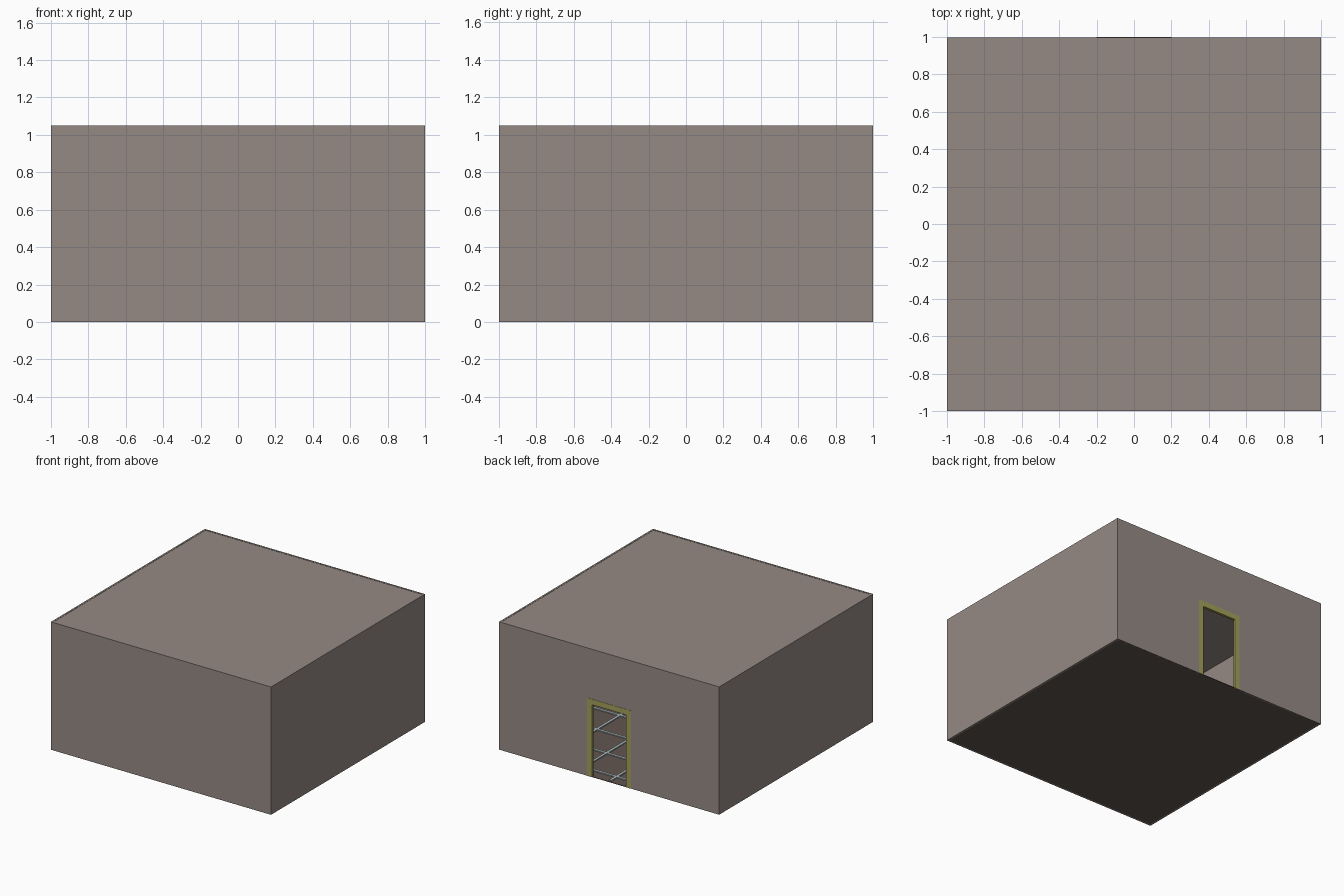
import bpy

if "Cube" in bpy.data.objects:
    bpy.data.objects.remove(bpy.data.objects["Cube"])

def material(name, rgb):
    m = bpy.data.materials.new(name)
    m.diffuse_color = (*rgb, 1)
    m.use_nodes = True
    m.node_tree.nodes["Principled BSDF"].inputs["Base Color"].default_value = m.diffuse_color
    return m

plaster = material("plaster", (0.30, 0.255, 0.23))
dark = material("floor_dark", (0.12, 0.09, 0.08))
trim = material("trim_yellow", (0.36, 0.35, 0.10))
grout = material("strip_grey", (0.42, 0.50, 0.52))

def boxes(name, parts, mat):
    """One object made of axis-aligned boxes given as (x0,x1,y0,y1,z0,z1)."""
    verts, faces = [], []
    for x0, x1, y0, y1, z0, z1 in parts:
        b = len(verts)
        verts += [(x, y, z) for z in (z0, z1)
                  for x, y in ((x0, y0), (x1, y0), (x1, y1), (x0, y1))]
        faces += [tuple(b + i for i in f) for f in
                  ((3, 2, 1, 0), (4, 5, 6, 7), (0, 1, 5, 4),
                   (1, 2, 6, 5), (2, 3, 7, 6), (3, 0, 4, 7))]
    me = bpy.data.meshes.new(name)
    me.from_pydata(verts, [], faces)
    me.materials.append(mat)
    ob = bpy.data.objects.new(name, me)
    bpy.context.collection.objects.link(ob)
    return ob

H, T = 1.05, 0.015          # room height, wall thickness
DW, DH, FW = 0.20, 0.64, 0.045   # door frame half width, height, trim width
B = 0.998                   # outer face of the door wall
I = 1 - T

# Walls
boxes("front_wall", [(-1, 1, -1, -I, 0, H)], plaster)
boxes("left_wall", [(-1, -I, -I, B, 0, H)], plaster)
boxes("right_wall", [(I, 1, -I, B, 0, H)], plaster)
boxes("door_wall", [(-I, -DW, B - T, B, 0, H), (DW, I, B - T, B, 0, H),
                    (-DW, DW, B - T, B, DH, H)], plaster)

# Roof and floor
boxes("roof", [(-I, I, -I, B - T, H - 0.01, H - 0.002)], plaster)
boxes("floor", [(-I, I, -I, B, 0, 0.004)], dark)

# Door trim
y0, y1 = B - T - 0.004, 1.0
boxes("door_frame", [(-DW, -DW + FW, y0, y1, 0, DH),
                     (DW - FW, DW, y0, y1, 0, DH),
                     (-DW + FW, DW - FW, y0, y1, DH - FW, DH)], trim)

# Raised floor strips in a square grid
w, s = 0.011, 0.3
strips = []
for i in range(-3, 4):
    strips.append((i * s - w, i * s + w, -I, B - T, 0.001, 0.012))
    strips.append((-I, I, i * s - w, i * s + w, 0.001, 0.0115))
boxes("floor_strips", strips, grout)
